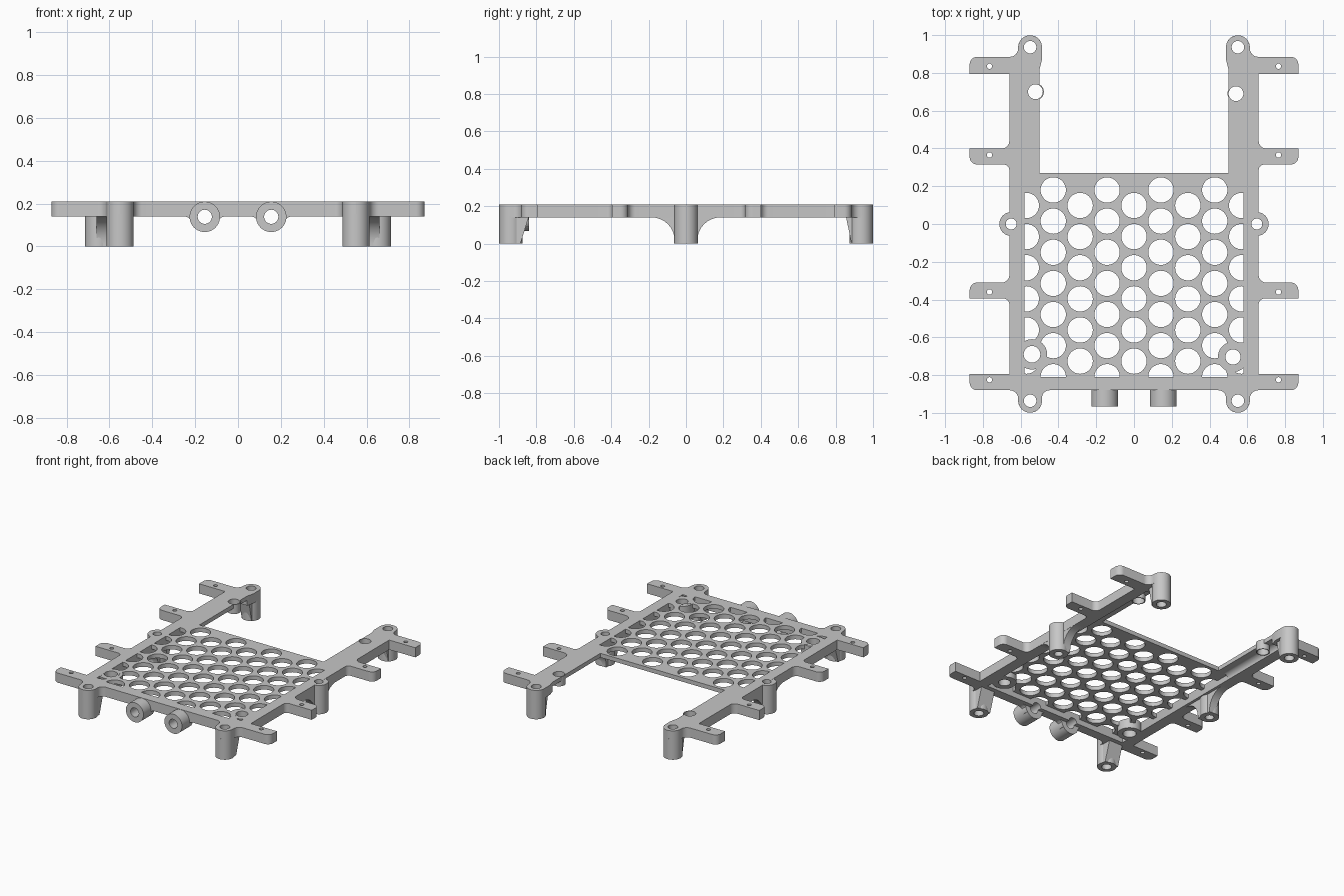
import bpy, bmesh, math
from mathutils import Vector, Matrix

cube = bpy.data.objects.get("Cube")
if cube:
    bpy.data.objects.remove(cube, do_unlink=True)

TOP, LOW = 0.21, 0.14          # frame top and underside
PLATE_LOW = 0.18               # underside of the thin perforated plate
POST_X, POST_Y, POST_R = 0.55, 0.936, 0.063
SIDE_X, TUBE_X, TUBE_Z = 0.65, 0.155, 0.138
COLOUR = (0.57, 0.57, 0.57, 1)

grey = bpy.data.materials.new("grey_plastic")
grey.use_nodes = True
grey.diffuse_color = COLOUR
grey.node_tree.nodes["Principled BSDF"].inputs["Base Color"].default_value = COLOUR

parts = []


def make_object(name, bm, is_part=True):
    bmesh.ops.recalc_face_normals(bm, faces=bm.faces)
    mesh = bpy.data.meshes.new(name)
    bm.to_mesh(mesh)
    bm.free()
    obj = bpy.data.objects.new(name, mesh)
    bpy.context.collection.objects.link(obj)
    if is_part:
        parts.append(obj)
    return obj


def rounded(corners, steps=8):
    """Outline from (x, y) or (x, y, radius) corners."""
    out = []
    for i, corner in enumerate(corners):
        p = Vector(corner[:2])
        r = corner[2] if len(corner) > 2 else 0
        if not r:
            out.append(p)
            continue
        u = (Vector(corners[i - 1][:2]) - p).normalized()
        v = (Vector(corners[(i + 1) % len(corners)][:2]) - p).normalized()
        half = u.angle(v) / 2
        t = r / math.tan(half)
        c = p + (u + v).normalized() * r / math.sin(half)
        a, b = (p + u * t - c).normalized(), (p + v * t - c).normalized()
        out += [c + a.slerp(b, k / steps).normalized() * r for k in range(steps + 1)]
    return out


def mirrored(half):
    return half + [(-c[0], *c[1:]) for c in reversed(half)]


def prism(name, corners, lo, hi, axis="z"):
    """Extrude an outline from lo to hi along an axis."""
    place = {"x": lambda p, d: (d, p.x, p.y),
             "y": lambda p, d: (p.x, d, p.y),
             "z": lambda p, d: (p.x, p.y, d)}[axis]
    outline = rounded(corners)
    bm = bmesh.new()
    a = [bm.verts.new(place(p, lo)) for p in outline]
    b = [bm.verts.new(place(p, hi)) for p in outline]
    bm.faces.new(a)
    bm.faces.new(b)
    for i in range(len(a)):
        bm.faces.new((a[i - 1], a[i], b[i], b[i - 1]))
    return make_object(name, bm)


def add_cylinder(bm, x, y, z, r, length, axis="z"):
    m = Matrix.Translation((x, y, z))
    if axis == "y":
        m = m @ Matrix.Rotation(math.pi / 2, 4, "X")
    bmesh.ops.create_cone(bm, cap_ends=True, segments=40, radius1=r, radius2=r,
                          depth=length, matrix=m)


def cylinder(name, x, y, lo, hi, r):
    bm = bmesh.new()
    add_cylinder(bm, x, y, (lo + hi) / 2, r, hi - lo)
    return make_object(name, bm)


# U-shaped frame with side tabs and rounded post ends
frame_half = [
    (0.487, -0.88, 0.04), (0.487, -0.999, 0.0629), (0.613, -0.999, 0.0629), (0.613, -0.88, 0.045),
    (0.87, -0.88, 0.04), (0.87, -0.795), (0.66, -0.795), (0.66, -0.395, 0.03),
    (0.87, -0.395), (0.87, -0.31, 0.04), (0.66, -0.31, 0.04),
    (0.66, 0.315, 0.03), (0.87, 0.315, 0.04), (0.87, 0.4), (0.66, 0.4, 0.04),
    (0.66, 0.795), (0.87, 0.795), (0.87, 0.885, 0.04), (0.613, 0.885, 0.045),
    (0.613, 0.999, 0.0629), (0.487, 0.999, 0.0629), (0.487, 0.87), (0.5, 0.82),
    (0.58, 0.82), (0.58, -0.81)]
prism("frame", mirrored(frame_half), LOW, TOP)

# Thin perforated plate with flanges along the rear arms
plate = prism("perforated_plate",
              mirrored([(0.58, -0.81), (0.58, 0.82), (0.5, 0.82), (0.5, 0.27)]), PLATE_LOW, TOP)

# Corner posts, side posts, gussets and arm fillets
for side, s in (("left", 1), ("right", -1)):
    for end, e, reach in (("front", -1, 0.84), ("back", 1, 0.855)):
        cylinder(f"{end}_{side}_post", s * POST_X, e * POST_Y, 0, LOW + 0.01, POST_R)
        w = 0.055 if end == "front" else 0.04
        prism(f"{end}_{side}_post_wedge",
              [(e * POST_Y, 0), (e * 0.885, 0), (e * reach, LOW + 0.005), (e * POST_Y, LOW + 0.005)],
              s * POST_X - w, s * POST_X + w, "x")
    cylinder(f"side_post_{side}", s * SIDE_X, 0, 0, TOP - 0.0005, POST_R)
    prism(f"side_post_gusset_{side}",
          mirrored([(0.06, 0), (0.06, LOW, 0.125), (0.2, LOW), (0.2, LOW + 0.01)]),
          *sorted((s * 0.6, s * 0.659)), "x")
    prism(f"arm_fillet_{side}",
          [(s * 0.585, LOW + 0.001), (s * 0.58, LOW + 0.001), (s * 0.58, PLATE_LOW, 0.038),
           (s * 0.535, PLATE_LOW), (s * 0.535, PLATE_LOW + 0.005), (s * 0.585, PLATE_LOW + 0.005)],
          0.27, 0.825, "y")

    # Horizontal tube on the front rail with flared root
    bm = bmesh.new()
    add_cylinder(bm, s * TUBE_X, -0.903, TUBE_Z, 0.071, 0.126, "y")
    make_object(f"front_tube_{side}", bm)
    flare = mirrored([(0.058, 0.095), (0.058, LOW, 0.04), (0.11, LOW), (0.11, LOW + 0.005)])
    prism(f"front_tube_flare_{side}", [(c[0] + s * TUBE_X, *c[1:]) for c in flare],
          -0.879, -0.84, "y")

# Small screw bosses: x, y, boss radius, bore radius
bosses = [(-0.54, -0.69, 0.08, 0.044), (0.524, -0.704, 0.08, 0.04),
          (-0.522, 0.70, 0.045, 0.039), (0.54, 0.69, 0.045, 0.039)]
for i, (x, y, r, _) in enumerate(bosses):
    cylinder(f"screw_boss_{i + 1}", x, y, LOW, TOP - 0.0005, r)

# Bores through posts, tabs, bosses and tubes
bm = bmesh.new()
for s in (1, -1):
    for y in (POST_Y, -POST_Y):
        add_cylinder(bm, s * POST_X, y, 0.1, 0.033, 0.5)
    add_cylinder(bm, s * SIDE_X, 0, 0.1, 0.029, 0.5)
    for y in (0.835, 0.365, -0.36, -0.825):
        add_cylinder(bm, s * 0.765, y, 0.1, 0.014, 0.5)
    add_cylinder(bm, s * TUBE_X, -0.9, TUBE_Z, 0.033, 0.24, "y")
for x, y, _, r in bosses:
    add_cylinder(bm, x, y, 0.1, r, 0.5)
bores = make_object("bore_cutter", bm, False)

# Staggered grid of round holes in the plate
bm = bmesh.new()
for col in range(-4, 5):
    odd = col % 2
    for row in range(7 if odd else 6):
        y = (0.18 if odd else 0.098) - row * 0.1648
        add_cylinder(bm, col * 0.1425, y, 0.19, 0.067, 0.2)
grid = make_object("grid_cutter", bm, False)


def cut(obj, cutter):
    mod = obj.modifiers.new("cut", "BOOLEAN")
    mod.operation, mod.solver, mod.object = "DIFFERENCE", "EXACT", cutter


cut(plate, grid)
for obj in parts:
    cut(obj, bores)
bpy.context.view_layer.update()
graph = bpy.context.evaluated_depsgraph_get()
finished = [bpy.data.meshes.new_from_object(o.evaluated_get(graph)) for o in parts]
for obj, mesh in zip(parts, finished):
    obj.modifiers.clear()
    obj.data = mesh
    mesh.materials.clear()
    mesh.materials.append(grey)
for cutter in (bores, grid):
    bpy.data.objects.remove(cutter, do_unlink=True)

# Smooth shading with crisp edges
bpy.ops.object.select_all(action="DESELECT")
for obj in parts:
    obj.select_set(True)
bpy.context.view_layer.objects.active = parts[0]
bpy.ops.object.shade_smooth_by_angle(angle=math.radians(30))
